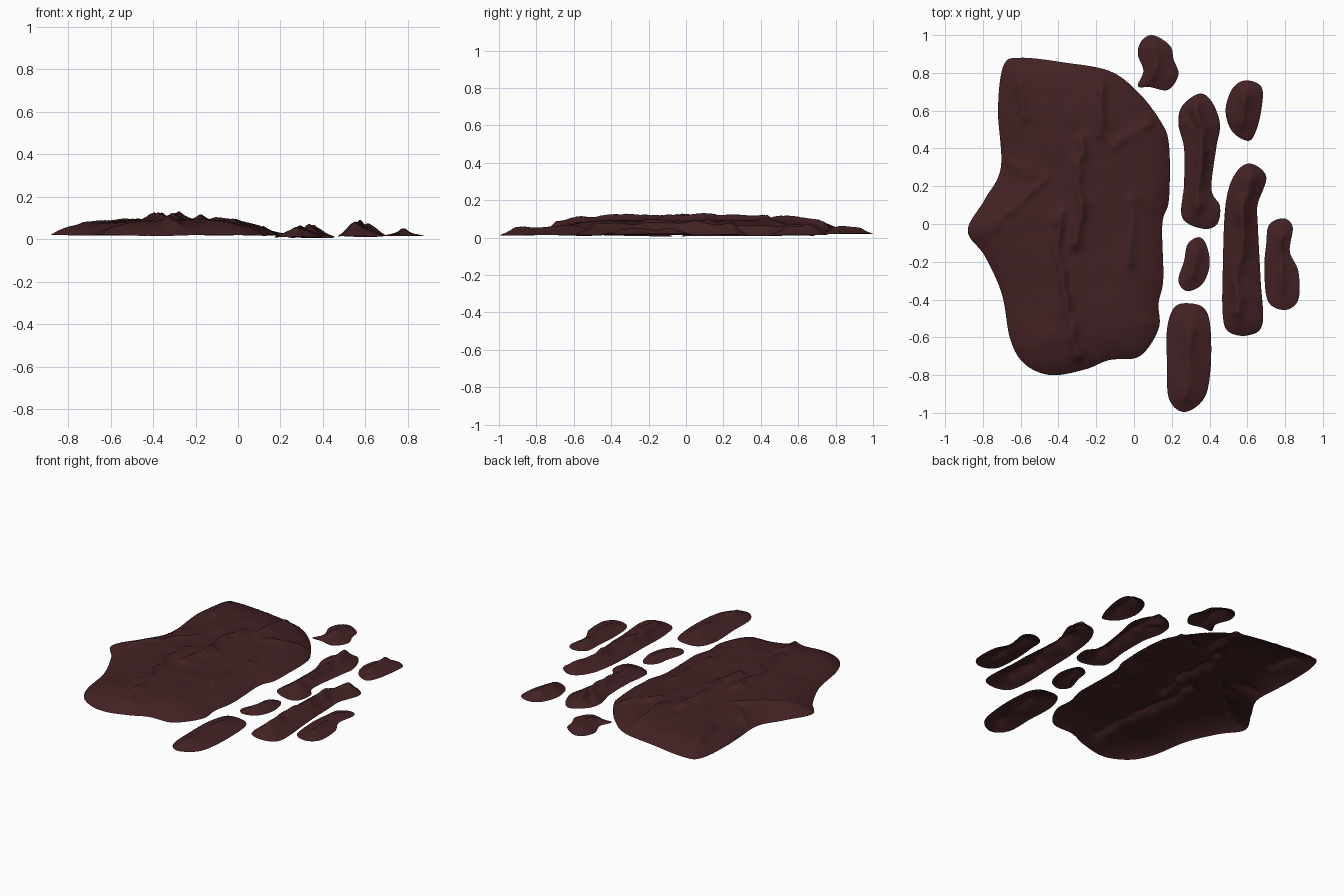
import bpy, math
from mathutils import Vector, noise, geometry

mat = bpy.data.materials.new("dark maroon rock")
mat.diffuse_color = (0.055, 0.0155, 0.017, 1)
built = []


def smooth_loop(pts, step):
    """Closed rounded outline through the points, evenly subdivided."""
    out, n = [], len(pts)
    for i in range(n):
        a, b, c, d = (Vector(pts[(i + k) % n]) for k in (-1, 0, 1, 2))
        m = max(2, round((c - b).length / step))
        for j in range(m):
            t = j / m
            out.append(b + 0.5 * (t * (c - a) + t * t * (2 * a - 5 * b + 4 * c - d)
                                  + t ** 3 * (3 * b - a - 3 * c + d)))
    return out


def seg_dist(p, a, b):
    ab = b - a
    t = max(0, min(1, (p - a).dot(ab) / max(ab.length_squared, 1e-12)))
    return (p - a - ab * t).length, t


def slab(name, outline, ridges, edge, dome, reach, step=0.012):
    """Thin draped sheet: domed from its rim, with crests along the ridge lines."""
    rim = smooth_loop(outline, step)
    n = len(rim)
    x0, x1 = min(p.x for p in rim), max(p.x for p in rim)
    y0, y1 = min(p.y for p in rim), max(p.y for p in rim)
    pts = list(rim)
    for j in range(int((y1 - y0) / step) + 1):
        for i in range(int((x1 - x0) / step) + 1):
            pts.append(Vector((x0 + (i + 0.5 * (j % 2)) * step, y0 + j * step)))
    co, _, faces, *_ = geometry.delaunay_2d_cdt(
        pts, [(i, (i + 1) % n) for i in range(n)], [], 1, 1e-5)
    used = sorted({i for f in faces for i in f})
    index = {old: new for new, old in enumerate(used)}
    lines = [([Vector(q) for q in line], h, w) for line, h, w in ridges]
    verts = []
    for i in used:
        p = co[i]
        d = min(math.sqrt(min((p - q).length_squared for q in rim)), 1)
        rise = 1 - math.exp(-d / reach)
        q = Vector((p.x, p.y, 0))
        z = edge + dome * rise + 0.006 * noise.noise(q * 4) + 0.005 * rise * noise.noise(q * 11)
        crest = 0
        # wander the crest lines a little
        pw = p + Vector((noise.noise(q * 14), noise.noise(q * 14 + Vector((9, 4, 0))))) * 0.015
        for line, h, w in lines:
            for a, b in zip(line, line[1:]):
                r, _ = seg_dist(pw, a, b)
                if r < 4 * w:
                    k = h * math.exp(-(r / w) ** 1.3) * (0.85 + 0.4 * noise.noise(q * 9))
                    crest = max(crest, k)
        z += crest * min(1, d / 0.05)
        verts.append((p.x, p.y, z))
    me = bpy.data.meshes.new(name)
    me.from_pydata(verts, [], [[index[i] for i in f] for f in faces])
    me.materials.append(mat)
    me.polygons.foreach_set("use_smooth", [True] * len(me.polygons))
    ob = bpy.data.objects.new(name, me)
    bpy.context.collection.objects.link(ob)
    built.append(ob)


# Large plateau with its mountain crests
slab("main_plateau",
     [(-.69, .84), (-.60, .88), (-.37, .855), (-.13, .81), (.02, .70), (.14, .545),
      (.185, .42), (.185, .13), (.15, 0), (.155, -.29), (.13, -.42), (.13, -.555),
      (.03, -.70), (-.13, -.72), (-.26, -.77), (-.44, -.80), (-.58, -.74), (-.655, -.61),
      (-.70, -.37), (-.79, -.17), (-.88, -.035), (-.79, .13), (-.705, .30), (-.72, .61)],
     [([(-.39, .05), (-.41, -.13), (-.35, -.45), (-.30, -.69)], .036, .03),
      ([(-.27, .43), (-.30, .21), (-.275, .10), (-.31, -.10)], .04, .03),
      ([(-.17, .74), (-.18, .47)], .03, .03),
      ([(.10, .54), (-.10, .42)], .018, .025),
      ([(-.46, .24), (-.73, 0)], .016, .025),
      ([(-.56, .26), (-.68, .33)], .014, .025),
      ([(-.005, .12), (-.02, -.21)], .018, .025),
      ([(-.60, .74), (-.58, .57)], .022, .025)],
     .025, .075, .11)

# Chain of small slabs along the right side
slab("north_islet",
     [(.10, 1.0), (.19, .945), (.21, .87), (.235, .79), (.18, .71), (.085, .725),
      (.02, .73), (.05, .81), (.02, .90), (.04, .97)],
     [([(.10, .93), (.12, .83), (.09, .76)], .025, .03)], .025, .02, .05)
slab("upper_long_slab",
     [(.345, .69), (.41, .65), (.455, .53), (.435, .40), (.41, .185), (.455, .095),
      (.44, 0), (.365, -.025), (.255, .035), (.265, .21), (.265, .40), (.235, .53), (.255, .625)],
     [([(.32, .64), (.36, .50), (.35, .25), (.335, .09)], .04, .03),
      ([(.27, .54), (.35, .48)], .02, .025)], .015, .028, .05)
slab("northeast_islet",
     [(.59, .76), (.675, .725), (.675, .61), (.645, .49), (.605, .44), (.52, .49),
      (.485, .60), (.52, .715)],
     [([(.585, .67), (.575, .54)], .03, .03)], .02, .03, .05)
slab("central_long_slab",
     [(.615, .32), (.70, .25), (.655, .105), (.655, 0), (.67, -.29), (.68, -.53),
      (.60, -.59), (.50, -.57), (.47, -.48), (.47, -.24), (.485, .105), (.535, .265)],
     [([(.62, .26), (.57, .08), (.58, -.10), (.54, -.26), (.55, -.47)], .045, .035)],
     .02, .035, .05)
slab("east_slab",
     [(.79, .03), (.84, -.015), (.825, -.145), (.87, -.25), (.87, -.40), (.80, -.455),
      (.71, -.41), (.69, -.24), (.70, -.105), (.715, -.005)],
     [([(.78, -.07), (.785, -.35)], .024, .025)], .022, .015, .05)
slab("middle_islet",
     [(.345, -.07), (.385, -.115), (.40, -.22), (.36, -.32), (.28, -.355), (.235, -.30),
      (.265, -.195), (.285, -.105)],
     [([(.335, -.15), (.30, -.27)], .025, .025)], .015, .02, .05)
slab("south_slab",
     [(.295, -.42), (.375, -.45), (.405, -.555), (.405, -.77), (.37, -.925), (.265, -.995),
      (.185, -.925), (.175, -.74), (.175, -.555), (.215, -.44)],
     [([(.30, -.55), (.285, -.75), (.27, -.92)], .025, .035)], .018, .032, .06)

# Rest the lowest rim on the ground
low = min(v.co.z for ob in built for v in ob.data.vertices)
for ob in built:
    for v in ob.data.vertices:
        v.co.z -= low - 0.006
